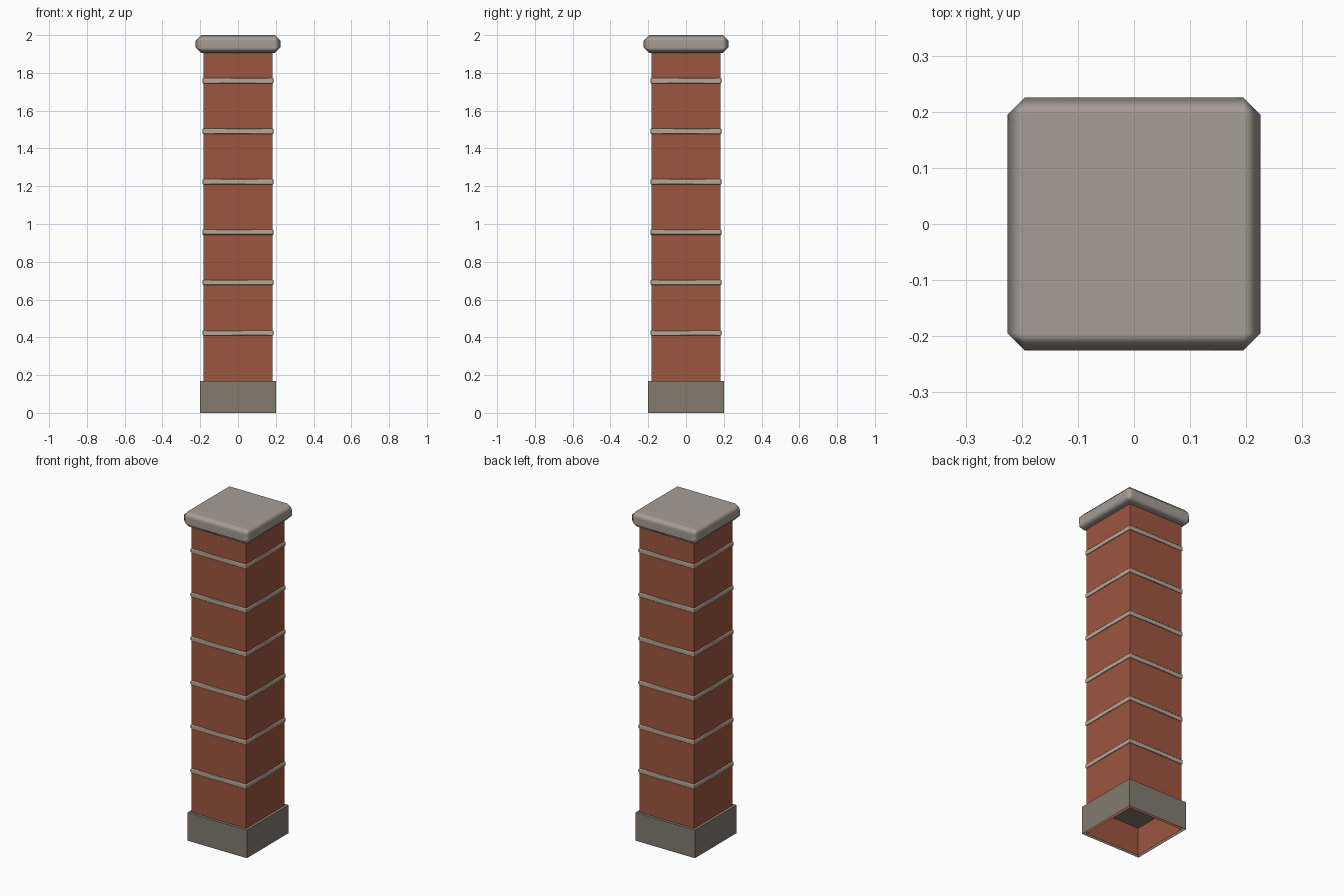
import bpy, bmesh

if "Cube" in bpy.data.objects:
    bpy.data.objects.remove(bpy.data.objects["Cube"])


def material(name, rgb):
    m = bpy.data.materials.new(name)
    m.diffuse_color = (*rgb, 1)
    m.use_nodes = True
    m.node_tree.nodes["Principled BSDF"].inputs["Base Color"].default_value = m.diffuse_color
    return m


BRICK = material("brick", (0.34, 0.093, 0.051))
STONE = material("base_stone", (0.227, 0.198, 0.162))
CAPSTONE = material("cap_stone", (0.38, 0.34, 0.305))
MORTAR = material("mortar", (0.48, 0.38, 0.30))


def block(name, half, z0, z1, mat, bevel=0, open_bottom=False):
    """Square block from z0 to z1, optionally chamfered or open underneath."""
    bm = bmesh.new()
    bmesh.ops.create_cube(bm, size=1)
    for v in bm.verts:
        v.co = (v.co.x * 2 * half, v.co.y * 2 * half, z1 if v.co.z > 0 else z0)
    if open_bottom:
        bm.normal_update()
        bottom = [f for f in bm.faces if f.normal.z < -0.5]
        bmesh.ops.delete(bm, geom=bottom, context='FACES')
    for f in bm.faces:
        f.smooth = bevel > 0
    me = bpy.data.meshes.new(name)
    bm.to_mesh(me)
    bm.free()
    me.materials.append(mat)
    ob = bpy.data.objects.new(name, me)
    bpy.context.collection.objects.link(ob)
    if bevel:
        mod = ob.modifiers.new("chamfer", 'BEVEL')
        mod.width = bevel
        mod.segments = 1
        mod.harden_normals = True
    return ob


# Plinth and brick shaft, both hollow underneath
block("base", 0.2, 0, 0.17, STONE, open_bottom=True)
block("shaft", 0.183, 0, 1.92, BRICK, open_bottom=True)

# Mortar bands
for i in range(6):
    z = 0.423 + i * 0.267
    block(f"mortar_band_{i + 1}", 0.189, z - 0.014, z + 0.014, MORTAR, bevel=0.005)

# Chamfered cap with softened shading
block("cap", 0.225, 1.905, 2.0, CAPSTONE, bevel=0.03)
